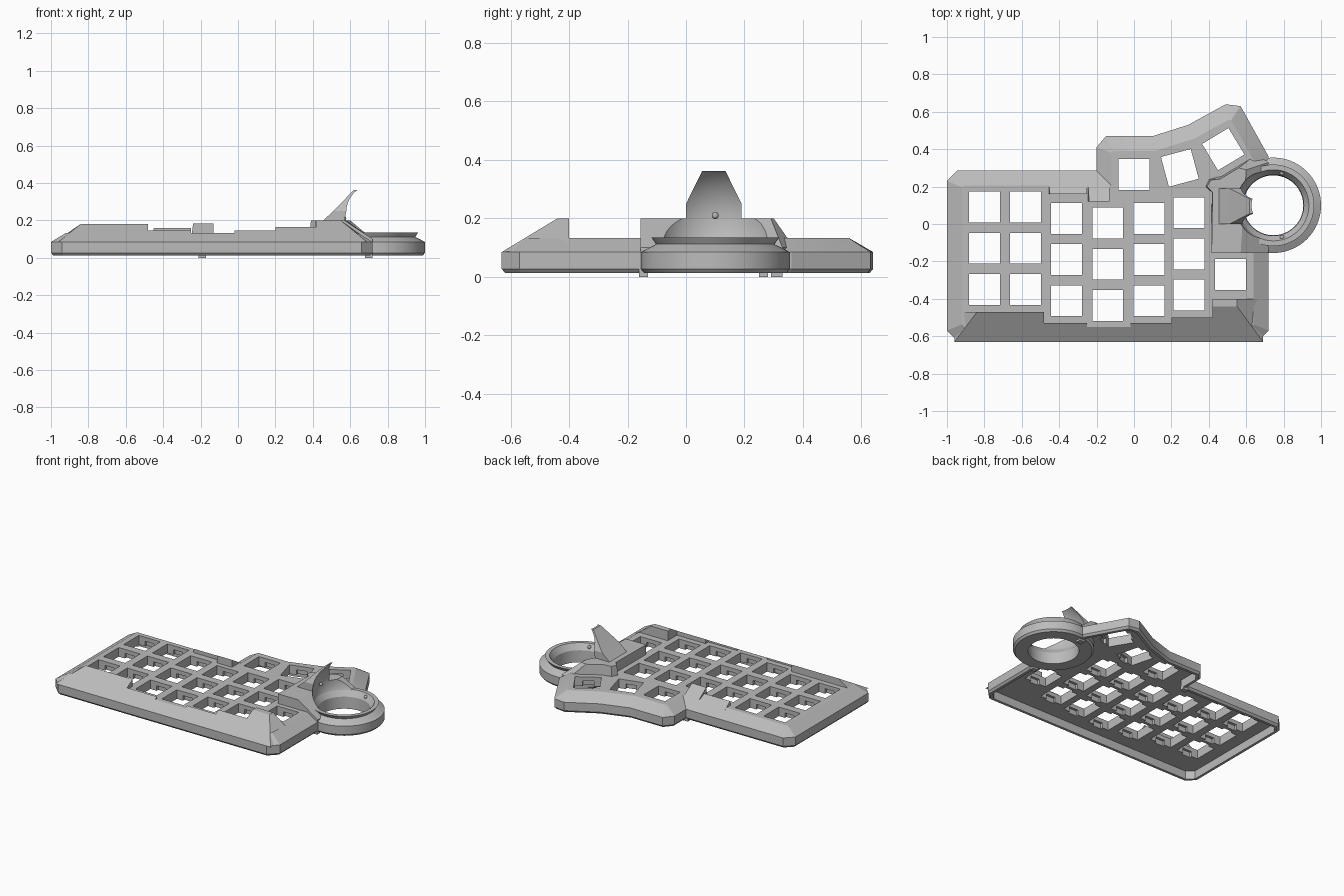
import bpy, bmesh, math
from mathutils import Vector, Matrix

cube = bpy.data.objects.get("Cube")
if cube:
    bpy.data.objects.remove(cube, do_unlink=True)

grey = bpy.data.materials.new("grey_plastic")
grey.use_nodes = True
grey.diffuse_color = (0.5, 0.5, 0.5, 1)
grey.node_tree.nodes["Principled BSDF"].inputs["Base Color"].default_value = (0.5, 0.5, 0.5, 1)


def finish(name, bm):
    bmesh.ops.recalc_face_normals(bm, faces=bm.faces[:])
    mesh = bpy.data.meshes.new(name)
    bm.to_mesh(mesh)
    bm.free()
    mesh.materials.append(grey)
    ob = bpy.data.objects.new(name, mesh)
    bpy.context.collection.objects.link(ob)
    return ob


def loft(name, rings):
    """Closed solid through rings of equal length."""
    bm = bmesh.new()
    vs = [[bm.verts.new(p) for p in ring] for ring in rings]
    n = len(vs[0])
    for a, b in zip(vs, vs[1:]):
        for i in range(n):
            j = (i + 1) % n
            bm.faces.new((a[i], a[j], b[j], b[i]))
    bm.faces.new(vs[0][::-1])
    bm.faces.new(vs[-1])
    return finish(name, bm)


def inset(poly, d):
    """Mitred inward offset of a counter-clockwise outline."""
    out = []
    for i, p in enumerate(poly):
        p, a, b = Vector(p), Vector(poly[i - 1]), Vector(poly[(i + 1) % len(poly)])
        u, v = (p - a).normalized(), (b - p).normalized()
        n1, n2 = Vector((-u.y, u.x)), Vector((-v.y, v.x))
        out.append(p + (n1 + n2) * d / (1 + n1.dot(n2)))
    return out


def level(poly, z):
    return [(p[0], p[1], z) for p in poly]


def rect(x0, x1, y0, y1, z):
    return [(x0, y0, z), (x1, y0, z), (x1, y1, z), (x0, y1, z)]


def boxes(name, items):
    """One mesh of boxes: (x, y, angle, width, depth, z0, z1)."""
    bm = bmesh.new()
    for x, y, ang, w, d, z0, z1 in items:
        m = (Matrix.Translation((x, y, (z0 + z1) / 2)) @ Matrix.Rotation(math.radians(ang), 4, "Z")
             @ Matrix.Diagonal((w, d, z1 - z0, 1)))
        bmesh.ops.create_cube(bm, size=1, matrix=m)
    return finish(name, bm)


def activate(ob):
    bpy.ops.object.select_all(action="DESELECT")
    ob.select_set(True)
    bpy.context.view_layer.objects.active = ob


def cut(ob, cutters):
    for c in cutters:
        c.hide_render = True
        mod = ob.modifiers.new("cut", "BOOLEAN")
        mod.operation, mod.solver, mod.object = "DIFFERENCE", "EXACT", c
        activate(ob)
        bpy.ops.object.modifier_apply(modifier=mod.name)


SOCKET = Vector((0.745, 0.1, 0.2))

# Cutters for the ball socket
bm = bmesh.new()
bmesh.ops.create_uvsphere(bm, u_segments=64, v_segments=32, radius=0.2, matrix=Matrix.Translation(SOCKET))
ball_cutter = finish("ball_cutter", bm)
bm = bmesh.new()
bmesh.ops.create_cone(bm, cap_ends=True, segments=64, radius1=0.17, radius2=0.17, depth=0.5,
                      matrix=Matrix.Translation((SOCKET.x, SOCKET.y, 0)))
bore_cutter = finish("bore_cutter", bm)

# Main case: chamfered outline, hollow underneath
outline = [(-1, -.57), (-.94, -.63), (.66, -.63), (.72, -.57), (.72, .36), (.57, .63), (.49, .64),
           (.29, .53), (.1, .47), (-.15, .47), (-.2, .41), (-.2, .285), (-.945, .285), (-1, .23)]
case = loft("case", [level(inset(outline, .012), .013), level(outline, .027),
                     level(outline, .085), level(inset(outline, .08), .133)])
hollow = loft("hollow_cutter", [level(inset(outline, .03), -.1), level(inset(outline, .03), .07)])

# Key openings: staggered columns plus a thumb arc
columns = [(-.8, .09), (-.58, .09), (-.36, .03), (-.14, .005), (.08, .03), (.295, .06)]
keys = [(x, y - .22 * row, 0) for x, y in columns for row in range(3)]
keys += [(.515, -.27, 0), (0, .265, 0), (.245, .3, 15), (.477, .4, 31)]
openings = boxes("opening_cutter", [(x, y, a, .165, .165, -.1, .3) for x, y, a in keys])
clips = boxes("clip_cutter", [(x, y, a, .07, .2, -.1, .105) for x, y, a in keys])
cut(case, [hollow, openings, clips, bore_cutter, ball_cutter])


# Raised lips: continue the edge slope up to the key columns
def lip(name, edge, lip_y, bottom, top):
    s = 1 if lip_y > edge else -1
    z = min(.085 + .605 * abs(lip_y - edge), .2)
    crest = edge + s * (z - .085) / .605
    ends = []
    for xb, xt in zip(bottom, top):
        ends.append([(xb, edge, .085), (xt, crest, z), (xt, lip_y, z), (xb, lip_y, .1)])
    if abs(crest - lip_y) < .001:
        ends = [[e[0], e[1], e[3]] for e in ends]
    return loft(name, ends)


lip("front_lip_left", -.63, -.47, (-.96, -.48), (-.84, -.48))
for i, (x0, x1, y) in enumerate([(-.48, -.25, -.53), (-.25, -.02, -.55), (-.02, .2, -.53), (.2, .42, -.5)]):
    lip("front_lip_%d" % (i + 1), -.63, y, (x0, x1), (x0, x1))
lip("front_lip_right", -.63, -.4, (.42, .69), (.42, .55))
lip("back_lip_outer", .285, .16, (-.46, -.25), (-.45, -.25))
lip("back_lip_inner", .285, .12, (-.25, -.13), (-.24, -.13))

# Housing block beside the socket
base = [(.415, -.155), (.72, -.155), (.72, .33), (.65, .37), (.47, .26), (.4, .24), (.38, .2), (.415, .17)]
crown = [(.415, -.155), (.57, -.155), (.6, .29), (.56, .3), (.46, .24), (.41, .235), (.39, .2), (.42, .17)]
housing = loft("sensor_housing", [level(base, .08), level(base, .1), level(crown, .2)])
cut(housing, [bore_cutter, ball_cutter])

# Leaning fin with a concave face
fin = loft("sensor_fin", [rect(.455, .66, 0, .19, .15), rect(.455, .66, 0, .19, .2),
                          rect(.51, .66, 0, .19, .25), rect(.618, .65, .055, .135, .362)])
cut(fin, [bore_cutter, ball_cutter])

# Socket ring turned from a profile
profile = [(.243, .013), (.255, .027), (.255, .085), (.203, .112), (.218, .135), (.19, .135), (.163, .095), (.16, .013)]
bm = bmesh.new()
seg = 72
turned = [[bm.verts.new((SOCKET.x + r * math.cos(k * math.tau / seg),
                         SOCKET.y + r * math.sin(k * math.tau / seg), z)) for r, z in profile]
          for k in range(seg)]
for k in range(seg):
    a, b = turned[k], turned[(k + 1) % seg]
    for i in range(len(profile)):
        j = (i + 1) % len(profile)
        bm.faces.new((a[i], b[i], b[j], a[j]))
ring = finish("socket_ring", bm)

# Bearing studs inside the socket
bm = bmesh.new()
for ang in (-75, 75, 180):
    a = math.radians(ang)
    bmesh.ops.create_uvsphere(bm, u_segments=12, v_segments=8, radius=.012, matrix=Matrix.Translation(
        SOCKET + Vector((.178 * math.cos(a), .178 * math.sin(a), -.085 if ang < 180 else .01))))
studs = finish("bearing_studs", bm)

# Small feet under the rim
boxes("feet", [(.7, -.145, 0, .04, .03, 0, .03), (.7, .31, 0, .04, .04, 0, .03), (-.19, .265, 0, .04, .03, 0, .03)])

for ob in (housing, fin, ring, studs, case):
    activate(ob)
    bpy.ops.object.shade_smooth_by_angle(angle=math.radians(20))
for c in (hollow, openings, clips, bore_cutter, ball_cutter):
    bpy.data.objects.remove(c, do_unlink=True)
